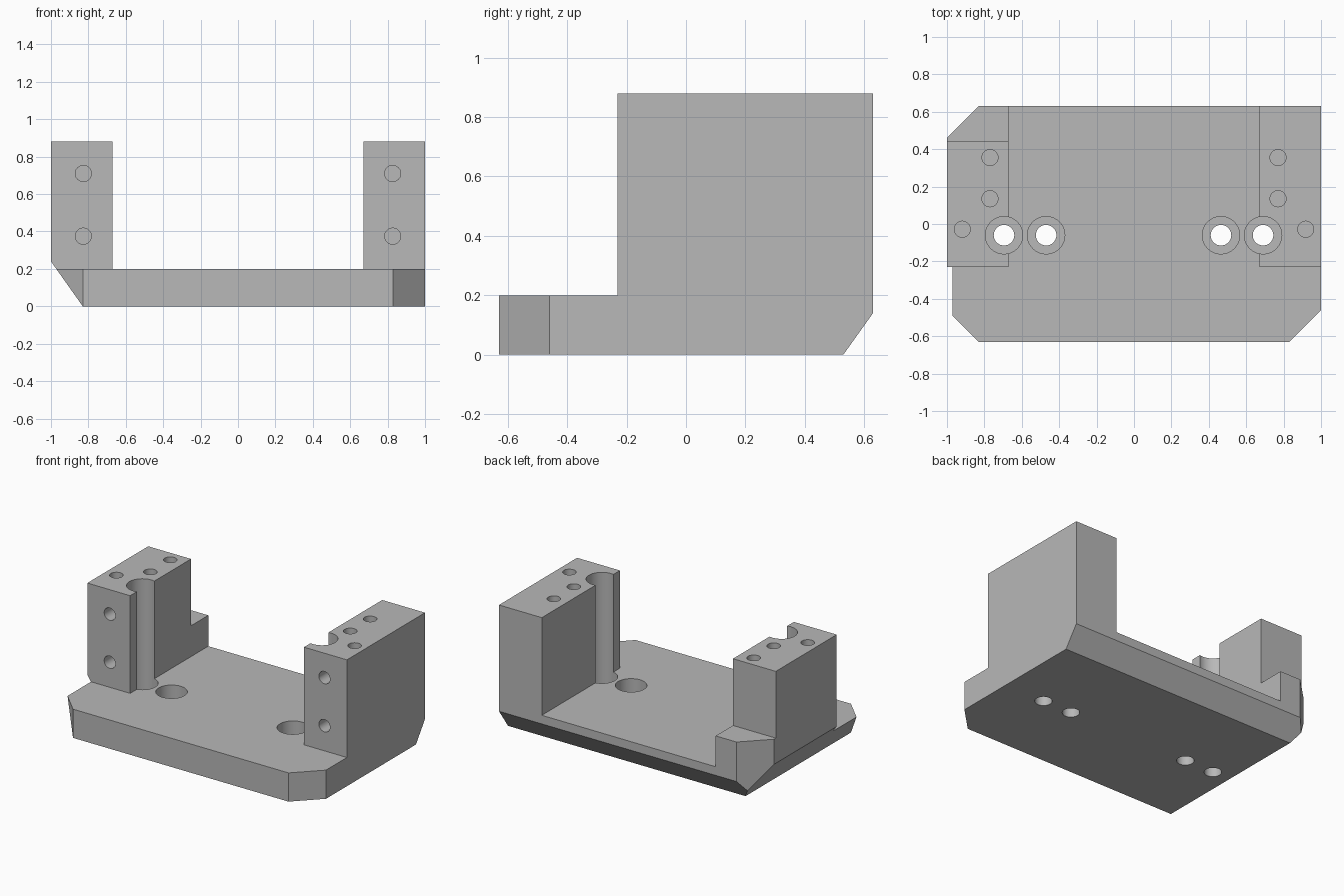
import bpy, bmesh, math
from mathutils import Vector

if "Cube" in bpy.data.objects:
    bpy.data.objects.remove(bpy.data.objects["Cube"], do_unlink=True)

HALF_Y, TOP, BASE = 0.63, 0.88, 0.2
INNER, FRONT = 0.67, -0.23
SEGMENTS = 40


def make_object(name, bm):
    mesh = bpy.data.meshes.new(name)
    bm.to_mesh(mesh)
    bm.free()
    obj = bpy.data.objects.new(name, mesh)
    bpy.context.collection.objects.link(obj)
    return obj


def box_mesh(low, high):
    low, high = Vector(low), Vector(high)
    bm = bmesh.new()
    bmesh.ops.create_cube(bm, size=1)
    bmesh.ops.scale(bm, vec=high - low, verts=bm.verts)
    bmesh.ops.translate(bm, vec=(low + high) / 2, verts=bm.verts)
    return bm


def chamfer(bm, point, normal):
    # Slice off everything beyond the plane and cap the cut
    geom = bm.verts[:] + bm.edges[:] + bm.faces[:]
    cut = bmesh.ops.bisect_plane(bm, geom=geom, plane_co=point,
                                 plane_no=normal, clear_outer=True)
    rim = [e for e in cut["geom_cut"] if isinstance(e, bmesh.types.BMEdge)]
    bmesh.ops.contextual_create(bm, geom=rim)
    bmesh.ops.recalc_face_normals(bm, faces=bm.faces)


def cut_with(body, cutter):
    cutter.hide_render = True
    mod = body.modifiers.new(cutter.name, "BOOLEAN")
    mod.operation = "DIFFERENCE"
    mod.solver = "EXACT"
    mod.object = cutter
    bpy.context.view_layer.objects.active = body
    bpy.ops.object.modifier_apply(modifier=mod.name)
    bpy.data.objects.remove(cutter, do_unlink=True)


def cut_box(name, low, high):
    cut_with(bracket, make_object(name, box_mesh(low, high)))


def drill(name, radius, start, end):
    start, end = Vector(start), Vector(end)
    axis = end - start
    bm = bmesh.new()
    bmesh.ops.create_cone(bm, cap_ends=True, segments=SEGMENTS, radius1=radius,
                          radius2=radius, depth=axis.length)
    bmesh.ops.rotate(bm, verts=bm.verts,
                     matrix=axis.to_track_quat("Z", "Y").to_matrix())
    bmesh.ops.translate(bm, verts=bm.verts, vec=(start + end) / 2)
    cut_with(bracket, make_object(name, bm))


# Solid blank with chamfered corners and lower edges
blank = box_mesh((-1, -HALF_Y, 0), (1, HALF_Y, TOP))
for side_x, side_y in ((-1, -1), (1, -1), (-1, 1)):
    chamfer(blank, (side_x * 0.83, side_y * HALF_Y, 0), (side_x, side_y, 0))
chamfer(blank, (-0.83, 0, 0), (-0.24, 0, -0.17))
chamfer(blank, (0, 0.53, 0), (0, 0.14, -0.10))
bracket = make_object("mounting_bracket", blank)

# Clear the deck, leaving two upright blocks and a rear step on the right one
cut_box("deck_gap", (-INNER, -1, BASE), (INNER, 1, 2))
cut_box("front_gap", (-2, -1, BASE), (2, FRONT, 2))
cut_box("rear_notch", (-2, 0.44, 0.415), (0, 1, 2))

# Counterbored through holes; the outer ones groove the blocks
for x in (-0.695, -0.47, 0.465, 0.69):
    drill("counterbore", 0.10, (x, -0.06, 0.08), (x, -0.06, 1.2))
    drill("bolt_hole", 0.055, (x, -0.06, -0.1), (x, -0.06, 0.15))

# Blind holes in the top and front of each block
for side in (-1, 1):
    for x, y in ((0.77, 0.355), (0.77, 0.135), (0.918, -0.028)):
        drill("top_hole", 0.043, (side * x, y, 0.6), (side * x, y, 1.0))
    for z in (0.375, 0.71):
        drill("front_hole", 0.043, (side * 0.827, -0.4, z), (side * 0.827, 0.03, z))

# Plain grey finish
grey = bpy.data.materials.new("plain_grey")
grey.use_nodes = True
colour = (0.48, 0.48, 0.48, 1)
grey.diffuse_color = colour
grey.node_tree.nodes["Principled BSDF"].inputs["Base Color"].default_value = colour
bracket.data.materials.clear()
bracket.data.materials.append(grey)

bpy.ops.object.select_all(action="DESELECT")
bracket.select_set(True)
bpy.context.view_layer.objects.active = bracket
bpy.ops.object.shade_smooth_by_angle(angle=math.radians(30))
